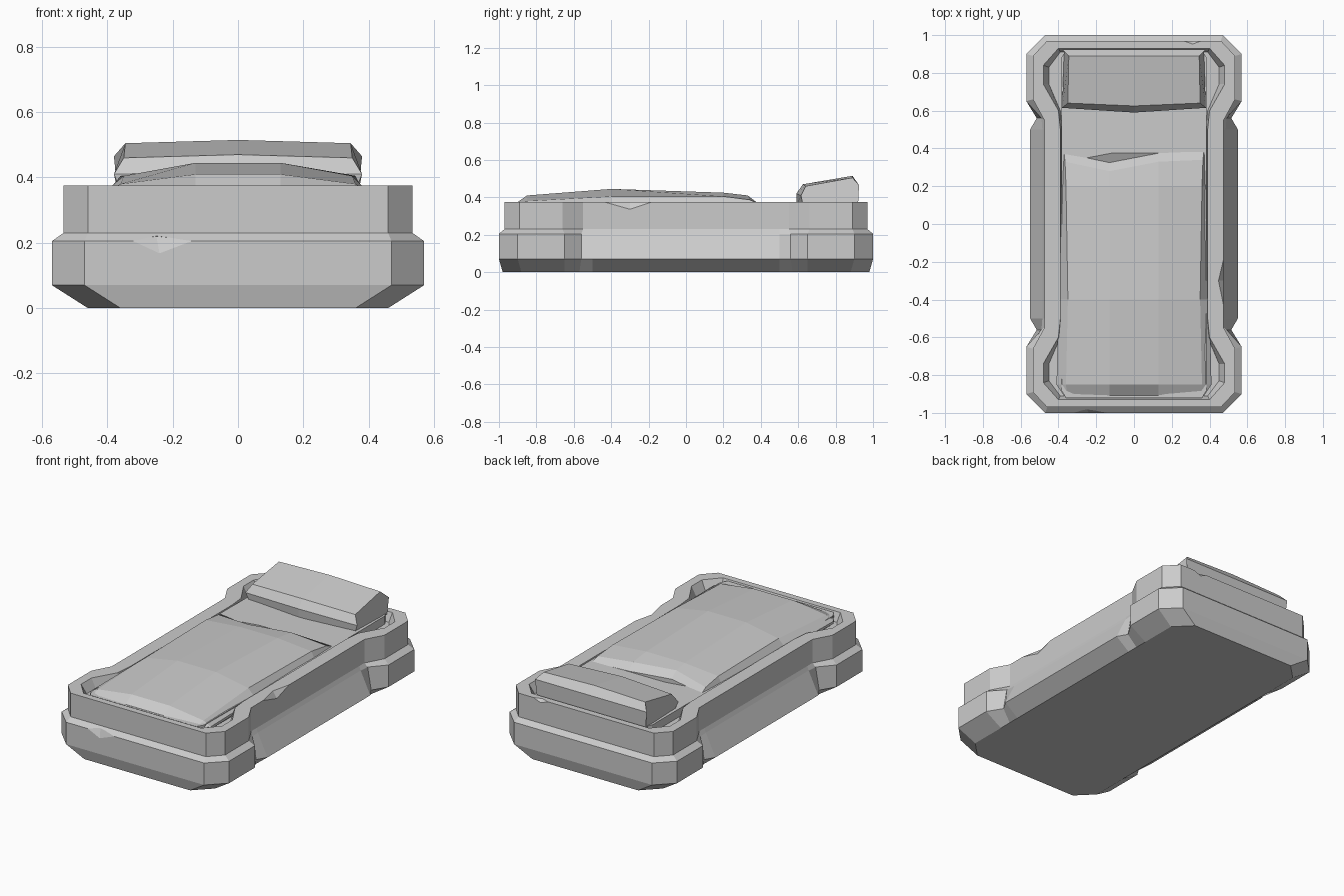
import bpy, bmesh

if "Cube" in bpy.data.objects:
    bpy.data.objects.remove(bpy.data.objects["Cube"], do_unlink=True)

grey = bpy.data.materials.new("plain_grey")
grey.use_nodes = True
grey.diffuse_color = (0.6, 0.6, 0.6, 1)
grey.node_tree.nodes["Principled BSDF"].inputs["Base Color"].default_value = (0.6, 0.6, 0.6, 1)


def finish(name, bm):
    bmesh.ops.recalc_face_normals(bm, faces=bm.faces)
    mesh = bpy.data.meshes.new(name)
    bm.to_mesh(mesh)
    bm.free()
    mesh.materials.append(grey)
    obj = bpy.data.objects.new(name, mesh)
    bpy.context.collection.objects.link(obj)
    return obj


def loft(name, rings):
    """Join closed rings of equal length and cap both ends."""
    bm = bmesh.new()
    loops = [[bm.verts.new(p) for p in ring] for ring in rings]
    n = len(loops[0])
    for a, b in zip(loops, loops[1:]):
        for i in range(n):
            j = (i + 1) % n
            bm.faces.new((a[i], a[j], b[j], b[i]))
    bm.faces.new(loops[0])
    bm.faces.new(loops[-1])
    return finish(name, bm)


def four_way(quarter, z):
    """Mirror a quarter outline into a full ring."""
    right = quarter + [(x, -y) for x, y in reversed(quarter)]
    return [(x, y, z) for x, y in right + [(-x, y) for x, y in reversed(right)]]


def chip(target, points):
    """Knock a faceted nick out of an edge."""
    bm = bmesh.new()
    for p in points:
        bm.verts.new(p)
    bmesh.ops.convex_hull(bm, input=bm.verts)
    cutter = finish("chip_cutter", bm)
    cutter.hide_render = True
    mod = target.modifiers.new("chip", 'BOOLEAN')
    mod.operation = 'DIFFERENCE'
    mod.solver = 'EXACT'
    mod.object = cutter
    bpy.context.view_layer.objects.active = target
    bpy.ops.object.modifier_apply(modifier=mod.name)
    bpy.data.objects.remove(cutter, do_unlink=True)


# Bed frame: bevelled foot, waisted sides, stepped rim and hollow top
upper = [(.46, .97), (.535, .89), (.535, .66), (.475, .55), (.475, .5)]
frame = loft("bed_frame", [
    four_way([(.36, .98), (.46, .88), (.46, .65), (.46, .57), (.46, .5)], 0),
    four_way([(.47, 1), (.57, .9), (.57, .65), (.515, .56), (.55, .5)], .07),
    four_way([(.47, 1), (.57, .9), (.57, .65), (.49, .56), (.485, .5)], .205),
    four_way(upper, .23),
    four_way(upper, .375),
    four_way([(.40, .93), (.48, .84), (.48, .74), (.40, .6), (.39, .5)], .375),
    four_way([(.39, .91), (.45, .83), (.45, .74), (.39, .6), (.38, .5)], .32),
])

# Nicks in the frame edges: side rim, front ledge, back rim
chip(frame, [(.476, -.45, .378), (.476, -.17, .378), (.476, -.3, .335),
             (.445, -.3, .378), (.6, -.45, .4), (.6, -.17, .4)])
chip(frame, [(-.33, -1.001, .207), (-.13, -1.001, .207), (-.24, -1.001, .165),
             (-.25, -.98, .22), (-.33, -1.1, .25), (-.13, -1.1, .25)])
chip(frame, [(.25, .971, .378), (.37, .971, .378), (.31, .971, .355),
             (.31, .95, .378), (.25, 1.1, .4), (.37, 1.1, .4)])

# Mattress slab
slab = [(.36, .92), (.385, .88), (.385, .5)]
loft("mattress", [four_way(slab, .3), four_way(slab, .37)])

# Blanket: cross-sections along the bed (y, half width, shoulder, shoulder z, crest z)
wave = [-.02, 0, -.05, 0, .01, .01]
sections = []
for y, w, s, zs, zc in [(-.91, .37, .355, .362, .368), (-.85, .41, .36, .38, .41),
                        (-.4, .40, .35, .405, .445), (.2, .385, .36, .405, .425),
                        (.33, .38, .365, .387, .41), (.375, .38, .37, .368, .372)]:
    xs = [-w, -s, -.13, .13, s, w]
    zt = [.355, zs, zc, zc, zs, .355]
    dy = wave if y > .3 else [0] * 6
    top = [(x, y + d, z) for x, d, z in zip(xs, dy, zt)]
    sections.append(top + [(x, yy, .34) for x, yy, z in reversed(top)])
loft("blanket", sections)

# Pillow: tilted slab with bowed middle and bevelled ends
profile = [(.625, .36), (.615, .41), (.64, .46), (.89, .505), (.925, .465), (.92, .36)]
ends = [.36, .38, .35, .345, .38, .37]
middle = [(0, .59 if i < 2 else y - .015 * (i == 2), z + .01 * (i in (1, 2, 3)))
          for i, (y, z) in enumerate(profile)]
loft("pillow", [
    [(-x, y, z) for x, (y, z) in zip(ends, profile)],
    middle,
    [(x, y, z) for x, (y, z) in zip(ends, profile)],
])
